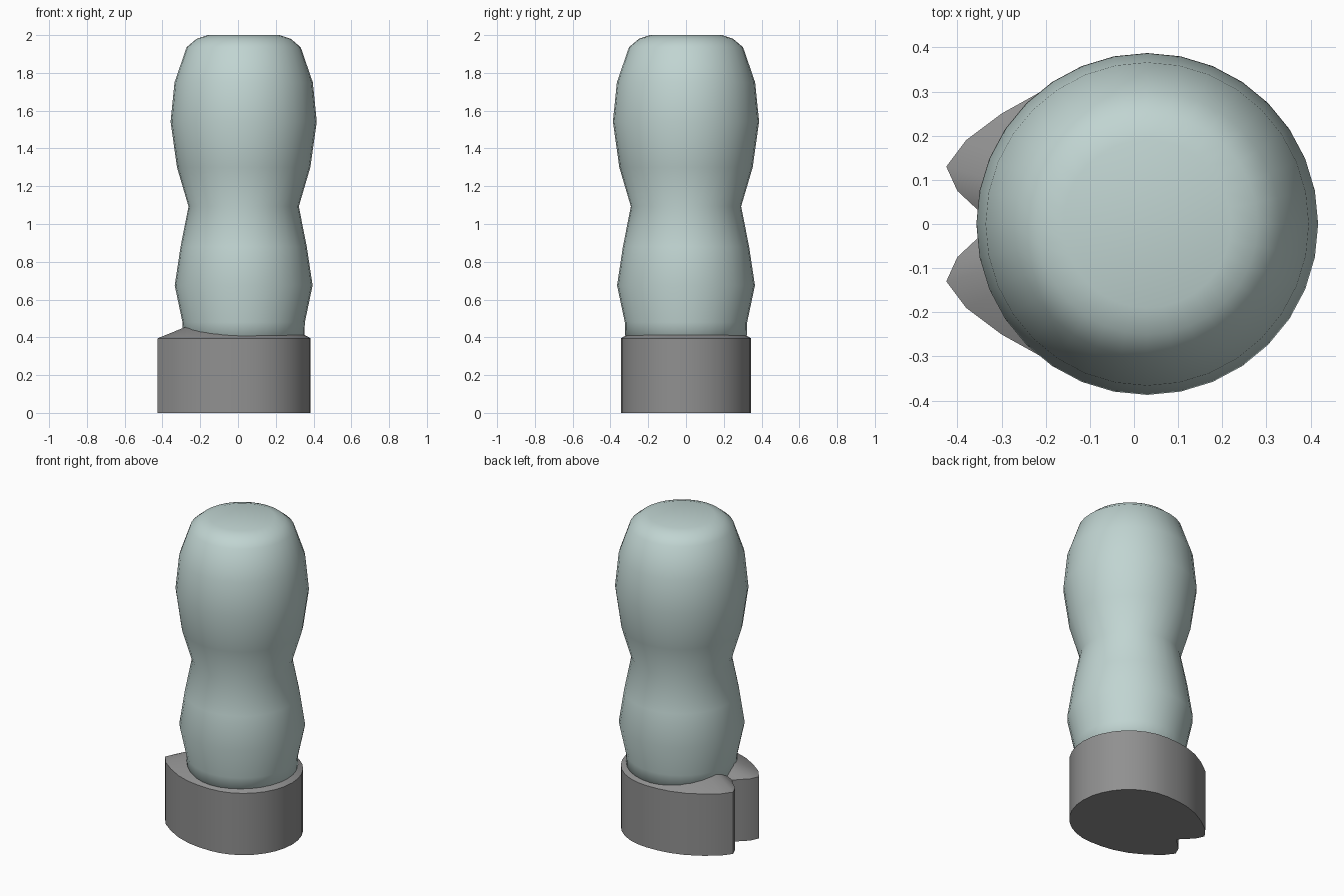
import bpy
import bmesh
from math import sin, cos, pi

if "Cube" in bpy.data.objects:
    bpy.data.objects.remove(bpy.data.objects["Cube"], do_unlink=True)

AXIS_X = 0.03  # the grip's vertical axis


def make_material(name, colour):
    mat = bpy.data.materials.new(name)
    mat.use_nodes = True
    mat.diffuse_color = colour
    node = next(n for n in mat.node_tree.nodes if n.type == "BSDF_PRINCIPLED")
    node.inputs["Base Color"].default_value = colour
    return mat


def make_object(name, bm, mat, angle):
    bmesh.ops.recalc_face_normals(bm, faces=bm.faces)
    mesh = bpy.data.meshes.new(name)
    bm.to_mesh(mesh)
    bm.free()
    mesh.materials.append(mat)
    obj = bpy.data.objects.new(name, mesh)
    bpy.context.collection.objects.link(obj)
    bpy.ops.object.select_all(action="DESELECT")
    obj.select_set(True)
    bpy.context.view_layer.objects.active = obj
    bpy.ops.object.shade_smooth_by_angle(angle=angle)
    return obj


def add_ring(bm, points, z):
    return [bm.verts.new((x, y, z)) for x, y in points]


def bridge(bm, low, high):
    n = len(low)
    for i in range(n):
        j = (i + 1) % n
        bm.faces.new((low[i], low[j], high[j], high[i]))


def fan(bm, ring, apex):
    tip = bm.verts.new(apex)
    for i in range(len(ring)):
        bm.faces.new((ring[i], ring[(i + 1) % len(ring)], tip))


grey = make_material("dark grey", (0.28, 0.28, 0.28, 1))
pale = make_material("pale teal", (0.53, 0.66, 0.64, 1))

# Grip: turned profile of (radius, height), two bulges and a waist
profile = [(0.32, 0.36), (0.324, 0.48), (0.365, 0.675), (0.334, 0.88),
           (0.292, 1.093), (0.353, 1.3), (0.387, 1.542), (0.366, 1.75),
           (0.302, 1.936), (0.25, 1.98), (0.19, 2.0)]
SIDES = 32
bm = bmesh.new()
rings = []
for r, z in profile:
    circle = [(AXIS_X + r * cos(2 * pi * i / SIDES), r * sin(2 * pi * i / SIDES))
              for i in range(SIDES)]
    rings.append(add_ring(bm, circle, z))
for low, high in zip(rings, rings[1:]):
    bridge(bm, low, high)
bm.faces.new(rings[0])
bm.faces.new(rings[-1])
make_object("grip", bm, pale, pi)

# Base: round on one side, two horns and a notch on the other
arc = [(0.04 + 0.345 * cos(pi * i / 16), 0.345 * sin(pi * i / 16)) for i in range(9)]
horn = [(-0.04, 0.342), (-0.12, 0.33), (-0.21, 0.3), (-0.3, 0.25), (-0.38, 0.19),
        (-0.425, 0.13), (-0.4, 0.075), (-0.355, 0.033), (-0.325, 0)]
half = arc + horn
outline = half + [(x, -y) for x, y in half[-2:0:-1]]
bm = bmesh.new()
bottom = add_ring(bm, outline, 0)
rim = add_ring(bm, outline, 0.395)
bm.faces.new(bottom)
bridge(bm, bottom, rim)
# Sloped top rises towards the grip and ends inside it
fan(bm, rim, (AXIS_X, 0, 0.58))
make_object("base", bm, grey, pi / 6)
